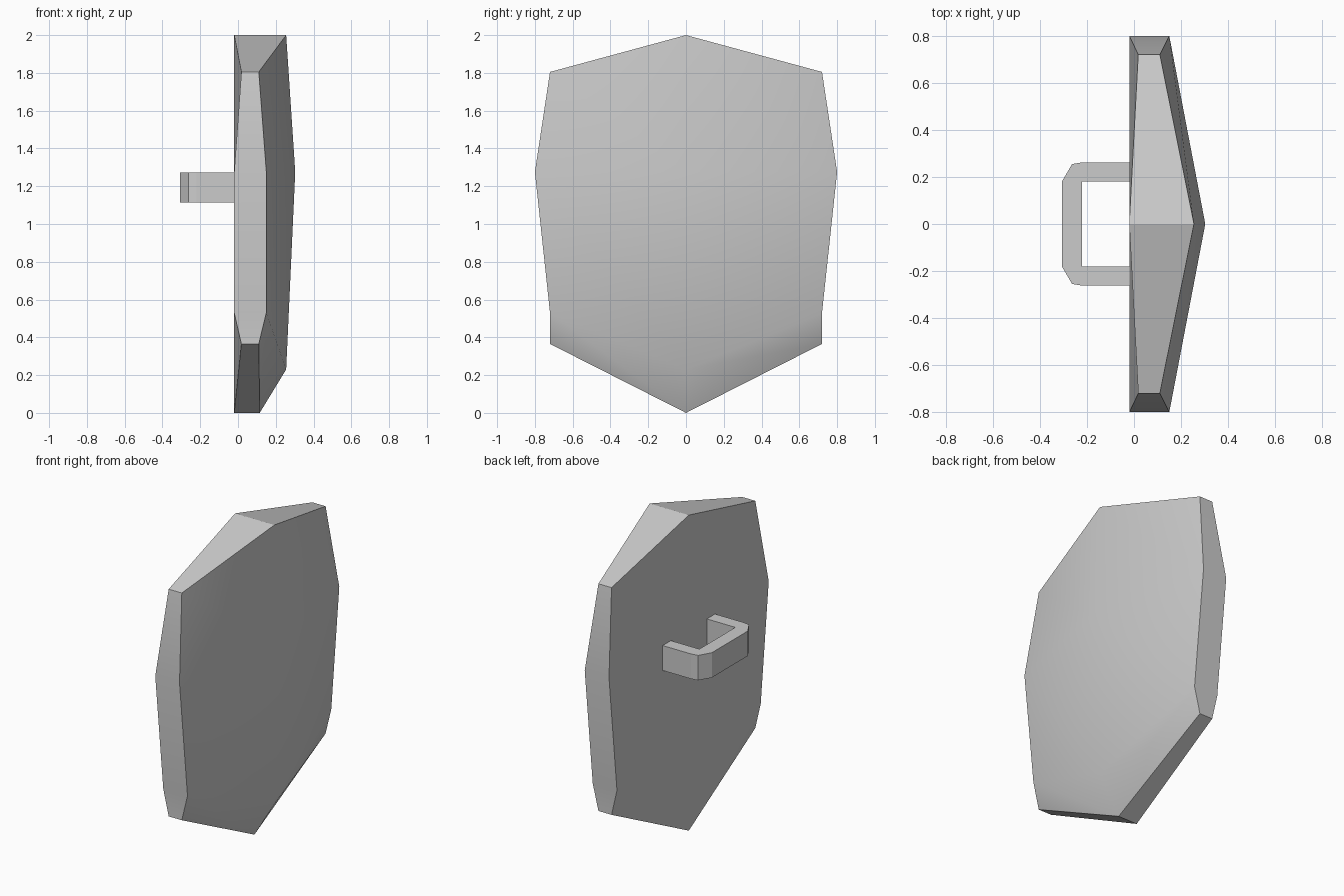
import bpy
import bmesh

if "Cube" in bpy.data.objects:
    bpy.data.objects.remove(bpy.data.objects["Cube"])


def finish(name, bm, smooth_angle=None):
    bmesh.ops.recalc_face_normals(bm, faces=bm.faces[:])
    mesh = bpy.data.meshes.new(name)
    bm.to_mesh(mesh)
    bm.free()
    ob = bpy.data.objects.new(name, mesh)
    bpy.context.collection.objects.link(ob)
    if smooth_angle:
        bpy.ops.object.select_all(action='DESELECT')
        ob.select_set(True)
        bpy.context.view_layer.objects.active = ob
        bpy.ops.object.shade_smooth_by_angle(angle=smooth_angle)
    return ob


# Shield body: each row holds (back x, front x, z) on the ridge,
# then (back x, front x, half width, z) on the rim
rows = [
    ((-0.02, 0.255, 2.00), (0.018, 0.11, 0.72, 1.805)),
    ((-0.02, 0.303, 1.275), (-0.02, 0.15, 0.80, 1.275)),
    ((-0.02, 0.255, 0.23), (-0.02, 0.15, 0.72, 0.53)),
    ((-0.02, 0.115, 0.00), (0.018, 0.11, 0.72, 0.365)),
]
bm = bmesh.new()
front, back = [], []
for (cb, cf, cz), (sb, sf, w, sz) in rows:
    front.append([bm.verts.new(p) for p in ((sf, -w, sz), (cf, 0, cz), (sf, w, sz))])
    # the lowest ridge level exists only on the front, so the back stays flat there
    bz = cz if cz != 0.23 else 0.40
    back.append([bm.verts.new(p) for p in ((sb, -w, sz), (cb, 0, bz), (sb, w, sz))])
for i in range(3):
    for j in range(2):
        for g in (front, back):
            bm.faces.new((g[i][j], g[i][j + 1], g[i + 1][j + 1], g[i + 1][j]))
    for j in (0, 2):
        bm.faces.new((front[i][j], front[i + 1][j], back[i + 1][j], back[i][j]))
for i in (0, 3):
    for j in range(2):
        bm.faces.new((front[i][j], front[i][j + 1], back[i][j + 1], back[i][j]))
finish("shield_body", bm, 0.52)

# Handle: bracket profile in plan, extruded upward
half = [(-0.01, 0.18), (-0.01, 0.262), (-0.22, 0.262), (-0.263, 0.255), (-0.307, 0.18)]
outline = half + [(x, -y) for x, y in reversed(half)] + [(-0.22, -0.18), (-0.22, 0.18)]
bm = bmesh.new()
face = bm.faces.new([bm.verts.new((x, y, 1.115)) for x, y in outline])
ext = bmesh.ops.extrude_face_region(bm, geom=[face], use_keep_orig=True)
for v in ext["geom"]:
    if isinstance(v, bmesh.types.BMVert):
        v.co.z += 0.158
finish("handle", bm)
